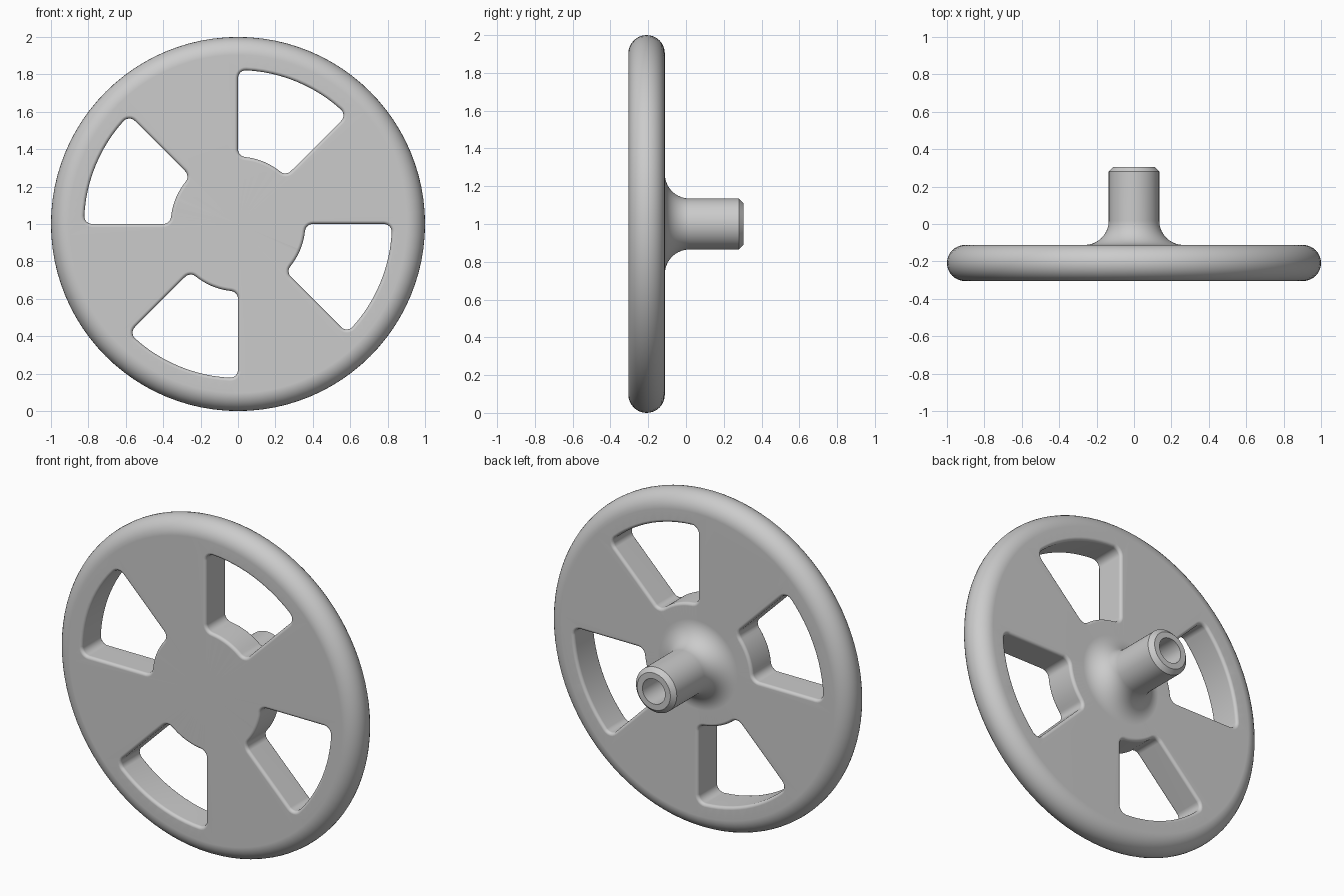
import bpy, bmesh
from math import sin, cos, asin, sqrt, pi, radians
from mathutils import Vector, Matrix

if "Cube" in bpy.data.objects:
    bpy.data.objects.remove(bpy.data.objects["Cube"])

CZ = 1.0                       # height of the wheel axis
FRONT, BACK, END = -0.305, -0.112, 0.305


def arc(cr, cy, r, a0, a1, n):
    return [(cr + r * cos(a0 + (a1 - a0) * i / n), cy + r * sin(a0 + (a1 - a0) * i / n))
            for i in range(n + 1)]


def make_object(name, bm):
    bmesh.ops.remove_doubles(bm, verts=bm.verts, dist=1e-5)
    bmesh.ops.recalc_face_normals(bm, faces=bm.faces)
    mesh = bpy.data.meshes.new(name)
    bm.to_mesh(mesh)
    bm.free()
    ob = bpy.data.objects.new(name, mesh)
    bpy.context.collection.objects.link(ob)
    return ob


# Wheel and handle stem: one profile (radius, y) turned around the y axis
half = (BACK - FRONT) / 2
fil, stem, bore = 0.13, 0.135, 0.075
profile = [(0, FRONT)]
profile += arc(1 - half, FRONT + half, half, -pi / 2, pi / 2, 16)
profile += arc(stem + fil, BACK + fil, fil, -pi / 2, -pi, 10)
profile += [(stem, END - 0.025), (stem - 0.025, END), (bore, END), (bore, BACK), (0, BACK)]

bm = bmesh.new()
vs = [bm.verts.new((r, y, CZ)) for r, y in profile]
es = [bm.edges.new(p) for p in zip(vs, vs[1:])]
bmesh.ops.spin(bm, geom=vs + es, cent=(0, 0, CZ), axis=(0, 1, 0),
               angle=2 * pi, steps=96, use_duplicate=False)
wheel = make_object("handwheel", bm)


# Rounded wedge outline as (point, outward normal) pairs in the x-z plane
def wedge_outline(ri, ro, a0, a1, r):
    oo, oi = asin(r / (ro - r)), asin(r / (ri + r))
    out = []

    def corner(dist, ang, n0, n1):
        c = Vector((cos(ang), sin(ang))) * dist
        for i in range(7):
            t = n0 + (n1 - n0) * i / 6
            n = Vector((cos(t), sin(t)))
            out.append((c + n * r, n))

    def side(rad, b0, b1, sign):
        for i in range(1, 12):
            t = b0 + (b1 - b0) * i / 12
            n = Vector((cos(t), sin(t)))
            out.append((n * rad, n * sign))

    corner(ro - r, a0 + oo, a0 - pi / 2, a0 + oo)
    side(ro, a0 + oo, a1 - oo, 1)
    corner(ro - r, a1 - oo, a1 - oo, a1 + pi / 2)
    corner(ri + r, a1 - oi, a1 + pi / 2, a1 - oi + pi)
    side(ri, a1 - oi, a0 + oi, -1)
    corner(ri + r, a0 + oi, a0 + oi + pi, a0 + 1.5 * pi)
    return out


# Window cutters: flared at both ends so that the cut edges are rounded
b = 0.018
flare = [(b * (1 - cos(t)), b * (1 - sin(t))) for t in (0, pi / 8, pi / 4, 3 * pi / 8, pi / 2)]
levels = [(b, FRONT - 0.03)]
levels += [(d, FRONT + h) for d, h in reversed(flare)]
levels += [(d, BACK - h) for d, h in flare]
levels += [(b, BACK + 0.03)]
outline = wedge_outline(0.36, 0.823, radians(45), radians(90), 0.042)

bm = bmesh.new()
for k in range(4):
    rot = Matrix.Rotation(k * pi / 2, 2)
    rings = []
    for d, y in levels:
        pts = [rot @ (p + n * d) for p, n in outline]
        rings.append([bm.verts.new((p.x, y, CZ + p.y)) for p in pts])
    for lo, hi in zip(rings, rings[1:]):
        for i in range(len(lo)):
            bm.faces.new((lo[i - 1], lo[i], hi[i], hi[i - 1]))
    bm.faces.new(rings[0])
    bm.faces.new(rings[-1])
cutter = make_object("window_cutter", bm)
cutter.hide_render = True
cutter.hide_viewport = False
cutter.display_type = 'WIRE'

# Cut the four windows, then shade
cut = wheel.modifiers.new("windows", 'BOOLEAN')
cut.operation = 'DIFFERENCE'
cut.solver = 'EXACT'
cut.object = cutter
bpy.context.view_layer.objects.active = wheel
wheel.select_set(True)
bpy.ops.object.modifier_apply(modifier=cut.name)
bpy.data.objects.remove(cutter)
bpy.ops.object.shade_smooth_by_angle(angle=radians(30))
weighted = wheel.modifiers.new("weighted_normals", 'WEIGHTED_NORMAL')
weighted.keep_sharp = True
